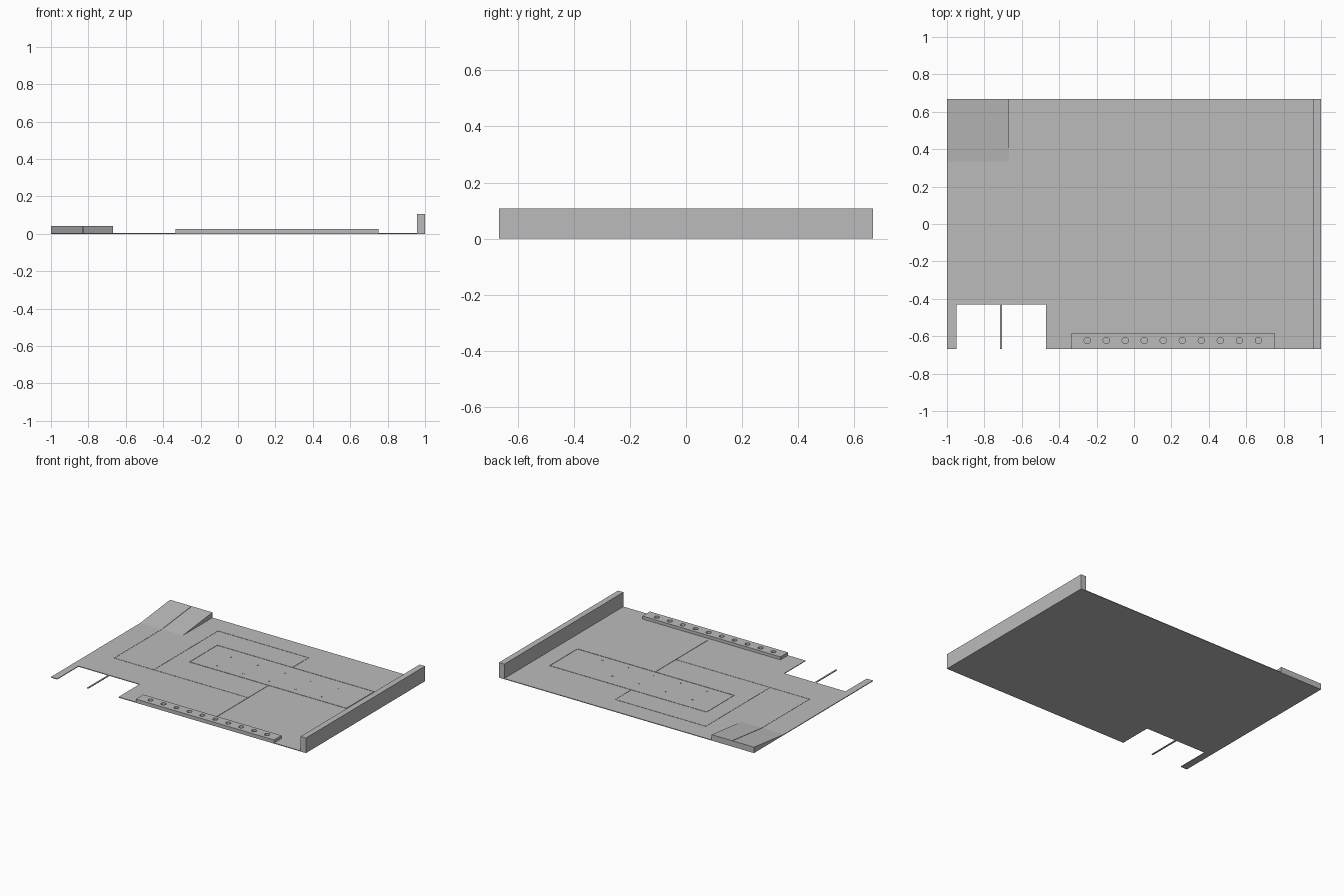
import bpy
import bmesh
import math
from mathutils import Vector

if "Cube" in bpy.data.objects:
    bpy.data.objects.remove(bpy.data.objects["Cube"])

grey = bpy.data.materials.new("plain grey")
grey.use_nodes = True
colour = (0.5, 0.5, 0.5, 1)
grey.diffuse_color = colour
grey.node_tree.nodes["Principled BSDF"].inputs["Base Color"].default_value = colour

BACK = 0.667
THICK = 0.005      # floor thickness
RAMP_FOOT = 0.333
RAMP_TOP = 0.042


def prism(name, points, sweep):
    """Closed outline swept along a vector."""
    bm = bmesh.new()
    face = bm.faces.new([bm.verts.new(p) for p in points])
    moved = bmesh.ops.extrude_face_region(bm, geom=[face])["geom"]
    bmesh.ops.translate(bm, vec=Vector(sweep),
                        verts=[g for g in moved if isinstance(g, bmesh.types.BMVert)])
    bmesh.ops.recalc_face_normals(bm, faces=bm.faces)
    mesh = bpy.data.meshes.new(name)
    bm.to_mesh(mesh)
    bm.free()
    mesh.materials.append(grey)
    obj = bpy.data.objects.new(name, mesh)
    bpy.context.collection.objects.link(obj)
    return obj


def box(name, x0, x1, y0, y1, z0, z1):
    outline = [(x0, y0, z0), (x1, y0, z0), (x1, y1, z0), (x0, y1, z0)]
    return prism(name, outline, (0, 0, z1 - z0))


def cylinder(name, x, y, z0, z1, radius, sides):
    turns = [2 * math.pi * i / sides for i in range(sides)]
    ring = [(x + radius * math.cos(a), y + radius * math.sin(a), z0) for a in turns]
    return prism(name, ring, (0, 0, z1 - z0))


def cut(target, cutter):
    """Subtract the cutter, then discard it."""
    cutter.hide_render = True
    mod = target.modifiers.new("cut", "BOOLEAN")
    mod.operation = "DIFFERENCE"
    mod.solver = "EXACT"
    mod.object = cutter
    bpy.context.view_layer.objects.active = target
    bpy.ops.object.modifier_apply(modifier=mod.name)
    bpy.data.objects.remove(cutter)


# Floor with a front notch and a thin prong standing in it
notch = -0.43
outline = [(-1, -BACK), (-0.95, -BACK), (-0.95, notch), (-0.717, notch),
           (-0.717, -BACK), (-0.706, -BACK), (-0.706, notch), (-0.47, notch),
           (-0.47, -BACK), (1, -BACK), (1, BACK), (-1, BACK)]
floor = prism("floor", [(x, y, 0) for x, y in outline], (0, 0, THICK))

# Fine seams in the floor: start and end of each line
seams = [((-0.83, -0.2), (-0.83, RAMP_FOOT)), ((-0.83, -0.2), (0.22, -0.2)),
         ((-0.52, -0.2), (-0.52, 0.52)), ((-0.52, 0.52), (0.19, 0.52)),
         ((0.19, 0.34), (0.19, 0.52)), ((-0.4, 0.34), (0.83, 0.34)),
         ((-0.4, 0.03), (-0.4, 0.34)), ((-0.4, 0.03), (0.83, 0.03)),
         ((0.83, 0.03), (0.83, 0.34)), ((0.22, -0.55), (0.22, 0.03))]
half = 0.002
for i, ((x0, y0), (x1, y1)) in enumerate(seams):
    depth = 0.0015 + i * 0.0001
    cut(floor, box("seam_cutter", x0 - half, x1 + half, y0 - half, y1 + half,
                   THICK - depth, THICK + 0.01))

# Small pits in two rows inside the middle panel
for i in range(5):
    for x, y in ((-0.22 + 0.21 * i, 0.24), (-0.22 + 0.205 * i, 0.08)):
        cut(floor, cylinder("pit_cutter", x, y, THICK - 0.002, THICK + 0.01, 0.007, 8))

# Corner ramp rising to the back, with one seam along its slope
wedge = [(-1, RAMP_FOOT, THICK), (-1, BACK, THICK), (-1, BACK, RAMP_TOP)]
ramp = prism("corner_ramp", wedge, (0.333, 0, 0))
slope = (RAMP_TOP - THICK) / (BACK - RAMP_FOOT)
reach = 0.02
low = THICK - slope * reach - 0.003
high = RAMP_TOP + slope * reach - 0.003
groove = [(-0.83 - half, RAMP_FOOT - reach, low), (-0.83 - half, BACK + reach, high),
          (-0.83 - half, BACK + reach, high + 0.02),
          (-0.83 - half, RAMP_FOOT - reach, low + 0.02)]
cut(ramp, prism("ramp_seam_cutter", groove, (2 * half, 0, 0)))

# Tall side wall
box("side_wall", 0.958, 1, -BACK, BACK, 0, 0.107)

# Front rail with a row of round holes
rail_top = 0.026
rail = box("front_rail", -0.333, 0.75, -BACK, -0.583, 0, rail_top)
for i in range(10):
    cut(rail, cylinder("hole_cutter", -0.25 + 0.1017 * i, -0.623,
                       THICK + 0.001, rail_top + 0.01, 0.017, 24))
